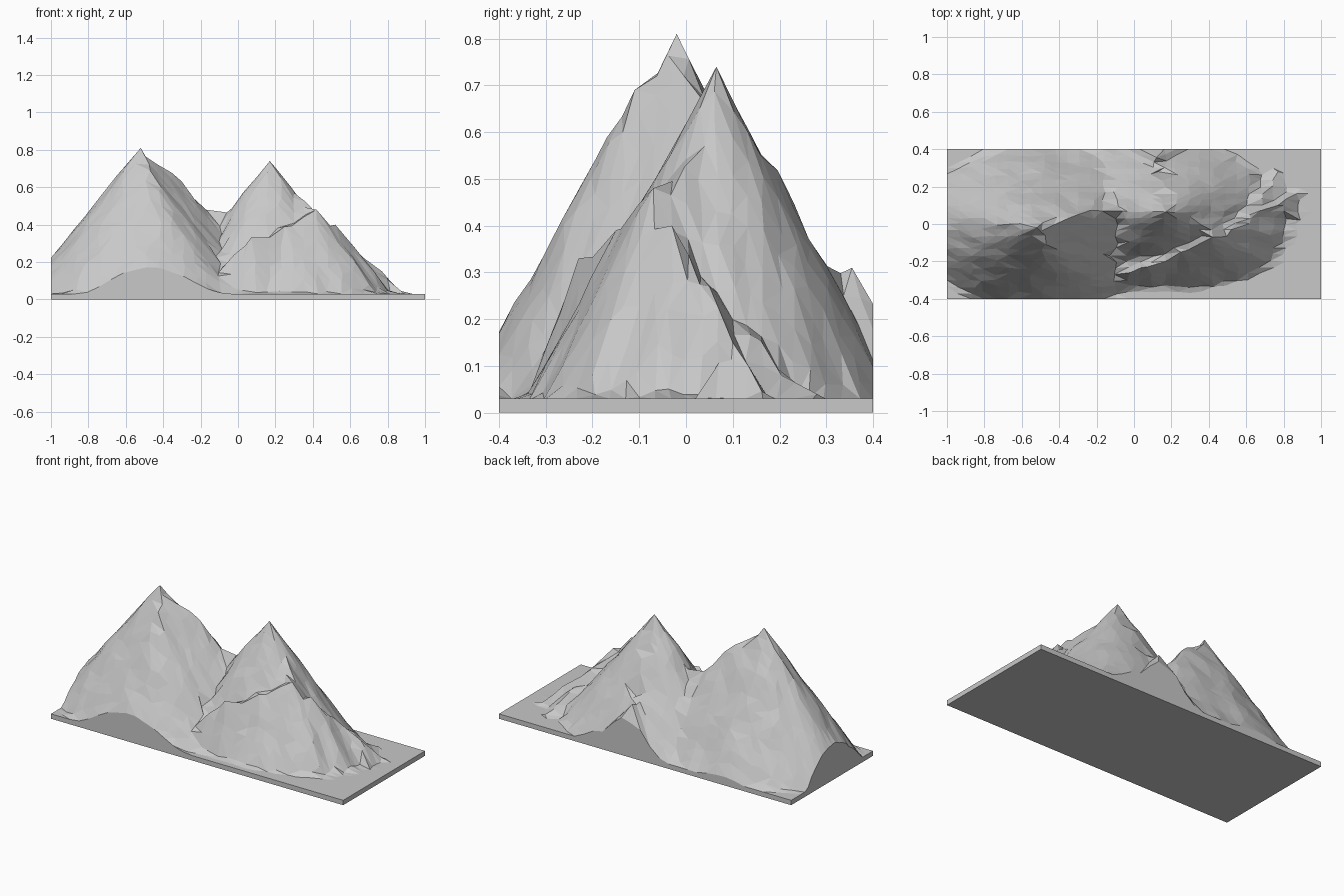
import bpy, bmesh, math, random
from mathutils import Vector, noise

if "Cube" in bpy.data.objects:
    bpy.data.objects.remove(bpy.data.objects["Cube"])

random.seed(4)
BASE = 0.03
NX, NY = 31, 24
SLOPE_X, SLOPE_Y = 1.25, 1.8
CREASE_X = -.06  # gully between the two mountains

# Skyline ridge from west to east as (x, y, height)
SKY = [(-1, .03, .2), (-.65, 0, .66), (-.52, -.02, .81), (-.3, .05, .63),
       (-.17, .07, .48), (-.06, .07, .465), (.17, .065, .74), (.3, .04, .57),
       (.42, -.07, .48), (.52, -.03, .4), (.62, .05, .27), (.77, .1, .15)]
WEST_SHOULDER, WEST_PEAK, WEST_STEP = SKY[1:4]
EAST_PEAK, EAST_STEP, FRONT_SHOULDER = SKY[6:9]
FOOT = SKY[11]

# Spurs that run down from the skyline
ridges = [SKY]
ridges.append([WEST_PEAK, (-.47, -.11, .69), (-.4, -.4, .125)])
ridges.append([WEST_STEP, (-.27, -.4, .12), (-.07, -.4, .03)])
ridges.append([WEST_STEP, (-.13, -.17, .22)])
ridges.append([WEST_STEP, (-.45, .38, .06)])
ridges.append([WEST_SHOULDER, (-.85, -.34, .12)])
ridges.append([WEST_SHOULDER, (-1, -.2, .12)])
ridges.append([WEST_SHOULDER, (-.8, .36, .06)])
ridges.append([EAST_PEAK, (.16, .16, .55), (.13, .28, .31), (.12, .355, .31),
               (.18, .4, .24), (.04, .4, .2)])
ridges.append([EAST_STEP, (.55, .3, .1)])
ridges.append([FRONT_SHOULDER, (.25, -.15, .39), (.07, -.23, .33), (-.02, -.26, .24)])
ridges.append([FRONT_SHOULDER, (.7, -.2, .08)])
ridges.append([FOOT, (.89, .02, .03)])
ridges.append([FOOT, (.89, .19, .03)])
ridges.append([SKY[10], (.77, .28, .04)])

samples = []
for ridge in ridges:
    for a, b in zip(ridge, ridge[1:]):
        samples += [Vector(a).lerp(Vector(b), i / 12) for i in range(13)]


def slope_from(p, x, y):
    """Height at x, y of the slope falling away from ridge point p."""
    h = p.z - math.hypot(SLOPE_X * (x - p.x), SLOPE_Y * (y - p.y))
    if p.x > CREASE_X + .01 and x < CREASE_X and y < .05:
        h -= 4 * (CREASE_X - x)          # cliff into the gully
    if p.x > CREASE_X and p.y < -.14 and y < p.y:
        h -= .9 * (p.y - y)              # steep front of the shoulder
    return h


def height(x, y):
    """Highest slope from any ridge, slightly roughened."""
    h = max(slope_from(p, x, y) for p in samples)
    if h > BASE + .02:
        h += .022 * noise.noise(Vector((x * 9, y * 14, 3)))
    return max(BASE, h)


# Jittered grid of terrain points
bm = bmesh.new()
grid = []
for i in range(NX + 1):
    for j in range(NY + 1):
        x, y = -1 + 2 * i / NX, -.4 + .8 * j / NY
        if 0 < i < NX and 0 < j < NY:
            x += random.uniform(-.013, .013)
            y += random.uniform(-.007, .007)
        grid.append(bm.verts.new((x, y, 0)))

# Pull the nearest points onto the peaks and ridge corners
snapped = {}
for ridge in ridges:
    for x, y, z in ridge:
        if abs(x) < .96 and abs(y) < .38:
            v = min(grid, key=lambda g: (g.co.x - x) ** 2 + (g.co.y - y) ** 2)
            if v not in snapped:
                v.co.x, v.co.y = x, y
                snapped[v] = z
for v in grid:
    v.co.z = snapped.get(v, height(v.co.x, v.co.y))


def misfit(p, q):
    mid = (p.co + q.co) / 2
    return abs(mid.z - height(mid.x, mid.y))


# Triangular facets, split along the diagonal that follows the ridges
for i in range(NX):
    for j in range(NY):
        k = i * (NY + 1) + j
        a, b, c, d = grid[k], grid[k + NY + 1], grid[k + NY + 2], grid[k + 1]
        if misfit(a, c) <= misfit(b, d):
            tris = [(a, b, c), (a, c, d)]
        else:
            tris = [(a, b, d), (b, c, d)]
        for t in tris:
            bm.faces.new(t)

# Straight cut sides and flat underside
border = [e for e in bm.edges if e.is_boundary]
new = bmesh.ops.extrude_edge_only(bm, edges=border)["geom"]
for v in new:
    if isinstance(v, bmesh.types.BMVert):
        v.co.z = 0
bmesh.ops.contextual_create(bm, geom=[e for e in bm.edges if e.is_boundary])
bmesh.ops.recalc_face_normals(bm, faces=bm.faces)

mesh = bpy.data.meshes.new("mountain_terrain")
bm.to_mesh(mesh)
bm.free()
stone = bpy.data.materials.new("stone_grey")
stone.diffuse_color = (.58, .58, .58, 1)
stone.use_nodes = True
stone.node_tree.nodes["Principled BSDF"].inputs["Base Color"].default_value = stone.diffuse_color
mesh.materials.append(stone)
bpy.context.collection.objects.link(bpy.data.objects.new("mountain_terrain", mesh))
